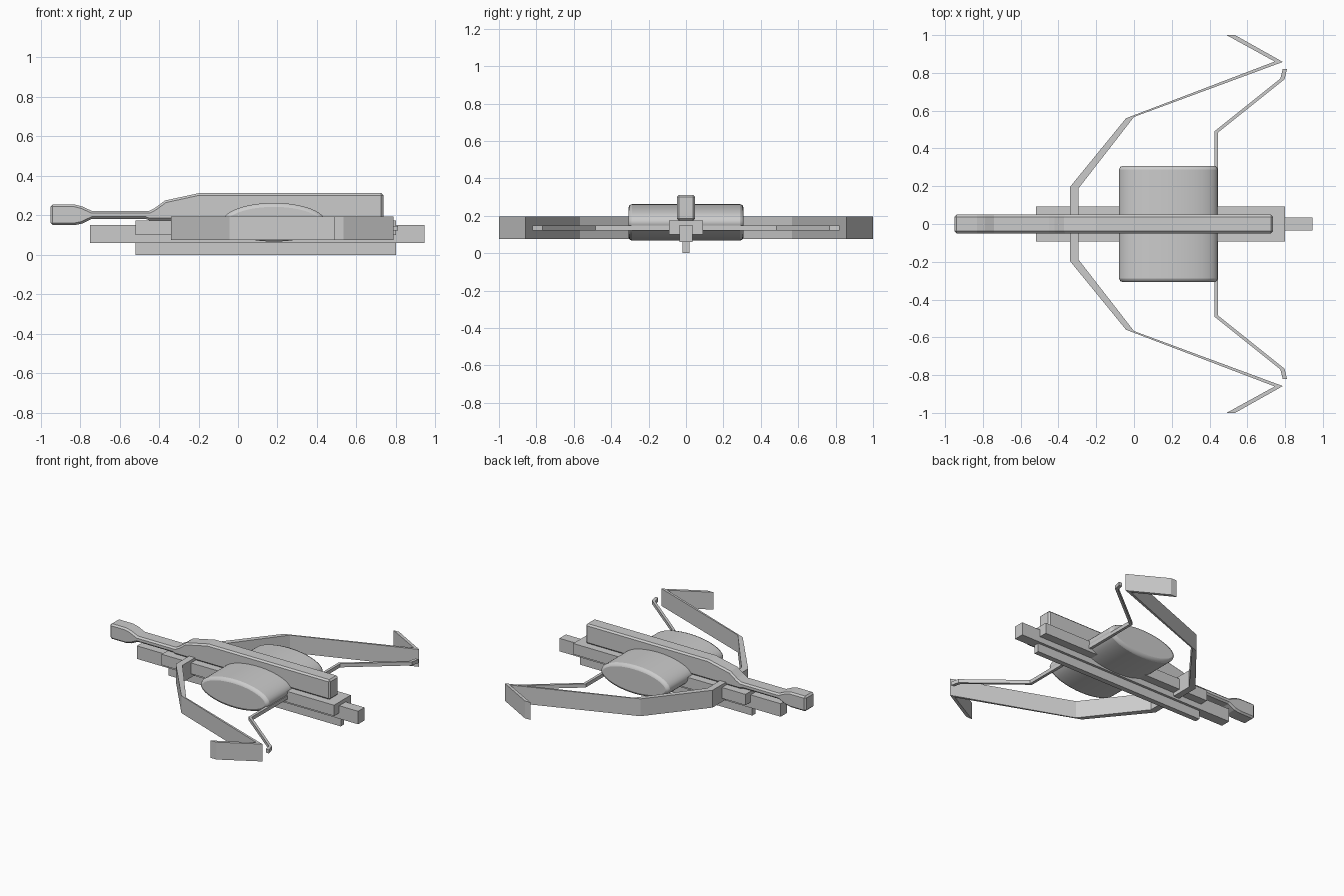
import bpy, bmesh, math
from mathutils import Vector

if "Cube" in bpy.data.objects:
    bpy.data.objects.remove(bpy.data.objects["Cube"])


def finish(bm, name, bevel=0.0, smooth=False, segments=1):
    bmesh.ops.recalc_face_normals(bm, faces=bm.faces[:])
    me = bpy.data.meshes.new(name)
    bm.to_mesh(me)
    bm.free()
    ob = bpy.data.objects.new(name, me)
    bpy.context.collection.objects.link(ob)
    if bevel:
        mod = ob.modifiers.new("edge_bevel", 'BEVEL')
        mod.width = bevel
        mod.segments = segments
        mod.limit_method = 'ANGLE'
        mod.angle_limit = math.radians(50)
    if smooth:
        bpy.ops.object.select_all(action='DESELECT')
        ob.select_set(True)
        bpy.context.view_layer.objects.active = ob
        bpy.ops.object.shade_smooth_by_angle(angle=math.radians(30))
    return ob


def prism(name, points, offset, **kw):
    """Extrude a closed outline by an offset vector."""
    bm = bmesh.new()
    face = bm.faces.new([bm.verts.new(p) for p in points])
    ext = bmesh.ops.extrude_face_region(bm, geom=[face])
    verts = [g for g in ext['geom'] if isinstance(g, bmesh.types.BMVert)]
    bmesh.ops.translate(bm, verts=verts, vec=Vector(offset))
    return finish(bm, name, **kw)


def box(name, x0, x1, half_y, z0, z1):
    pts = [(x0, -half_y, z0), (x1, -half_y, z0), (x1, -half_y, z1), (x0, -half_y, z1)]
    return prism(name, pts, (0, 2 * half_y, 0))


def strip(name, outer, inner, z0, z1):
    """Flat band symmetric in y; outer and inner edges run from the centre to the tip."""
    half = outer + inner[::-1]
    tip = len(outer)
    outer_full = [(x, -y) for x, y in reversed(outer)] + outer
    inner_full = [(x, -y) for x, y in reversed(inner)] + inner
    assert tip < len(half)
    bm = bmesh.new()
    rows = [[bm.verts.new((x, y, z)) for x, y in edge]
            for edge, z in ((outer_full, z0), (inner_full, z0), (inner_full, z1), (outer_full, z1))]
    for a, b in zip(rows, rows[1:] + rows[:1]):
        for i in range(len(a) - 1):
            bm.faces.new((a[i], a[i + 1], b[i + 1], b[i]))
    for end in (0, -1):
        bm.faces.new([r[end] for r in rows])
    return finish(bm, name)


# Stacked rails
box("lower_rail", -0.52, 0.80, 0.018, 0.0, 0.062)
box("middle_bar", -0.75, 0.945, 0.035, 0.06, 0.15)
box("wide_rail", -0.52, 0.80, 0.092, 0.10, 0.175)

# Top beam with a necked handle
profile = [(-0.95, 0.255), (-0.83, 0.255), (-0.79, 0.245), (-0.74, 0.222),
           (-0.45, 0.222), (-0.42, 0.238), (-0.37, 0.275), (-0.20, 0.312),
           (0.737, 0.312), (0.737, 0.175), (-0.45, 0.175), (-0.47, 0.182), (-0.74, 0.182),
           (-0.79, 0.158), (-0.83, 0.15), (-0.95, 0.15)]
prism("top_beam", [(x, -0.049, z) for x, z in profile], (0, 0.098, 0), bevel=0.011)

# Oval drum across the rails
oval = [(0.182 + 0.261 * math.cos(a), -0.308, 0.165 + 0.098 * math.sin(a))
        for a in (math.tau * i / 48 for i in range(48))]
prism("oval_drum", oval, (0, 0.616, 0), bevel=0.02, segments=2, smooth=True)

# Wide folded arms with hooked tips
strip("rear_arms",
      [(-0.34, 0.0), (-0.34, 0.195), (-0.042, 0.560), (0.745, 0.860), (0.49, 1.0)],
      [(-0.295, 0.0), (-0.295, 0.187), (0.0, 0.567), (0.788, 0.858), (0.535, 1.0)],
      0.075, 0.195)

# Thin front arms with small bent tips
strip("front_arms",
      [(0.425, 0.0), (0.425, 0.49), (0.775, 0.770), (0.787, 0.82)],
      [(0.444, 0.0), (0.444, 0.484), (0.797, 0.766), (0.81, 0.82)],
      0.122, 0.147)
